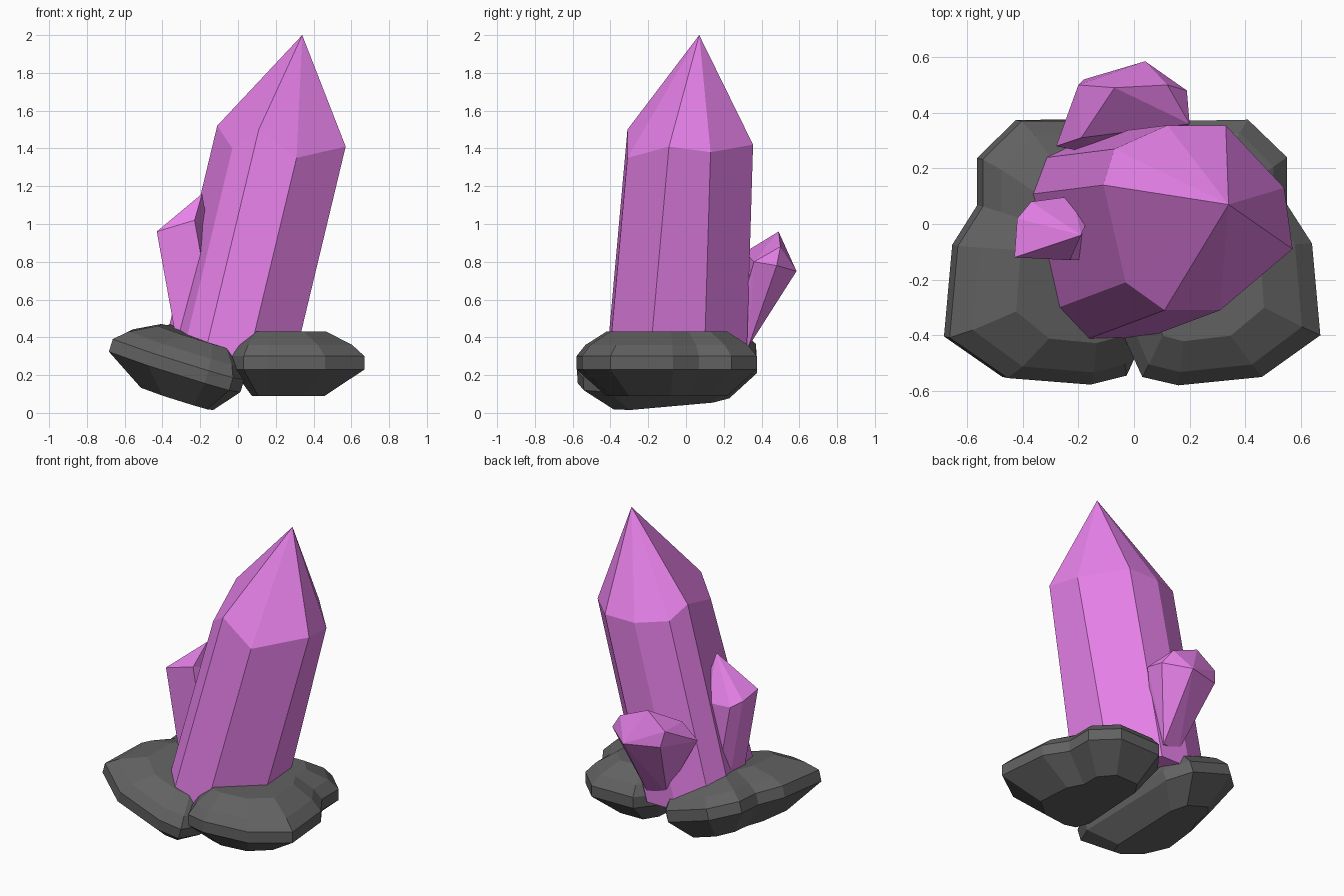
import bpy, bmesh
from math import radians
from mathutils import Matrix, Vector

if "Cube" in bpy.data.objects:
    bpy.data.objects.remove(bpy.data.objects["Cube"])


def material(name, color):
    m = bpy.data.materials.new(name)
    m.diffuse_color = (*color, 1)
    m.use_nodes = True
    m.node_tree.nodes["Principled BSDF"].inputs["Base Color"].default_value = m.diffuse_color
    return m


def finish(name, bm, mat):
    bmesh.ops.recalc_face_normals(bm, faces=bm.faces)
    mesh = bpy.data.meshes.new(name)
    bm.to_mesh(mesh)
    bm.free()
    mesh.materials.append(mat)
    ob = bpy.data.objects.new(name, mesh)
    bpy.context.collection.objects.link(ob)
    return ob


def bridge(bm, a, b):
    for i in range(len(a)):
        j = (i + 1) % len(a)
        bm.faces.new((a[i], a[j], b[j], b[i]))


def crystal(name, ring, apex, floor, lean_x, lean_front, lean_back, mat):
    """Leaning prism from an uneven shoulder ring, closed by a point."""
    bm = bmesh.new()
    top = [bm.verts.new(p) for p in ring]
    low = []
    for x, y, z in ring:
        h = z - floor
        lean_y = lean_front if y < 0 else lean_back
        low.append(bm.verts.new((x - h * lean_x, y - h * lean_y, floor)))
    bridge(bm, low, top)
    tip = bm.verts.new(apex)
    for i in range(len(top)):
        bm.faces.new((top[i], top[(i + 1) % len(top)], tip))
    bm.faces.new(low)
    return finish(name, bm, mat)


def rock(name, matrix, mat):
    """Bevelled slab: outline in the middle, inset top and bottom."""
    outline = [(-.03, -.42), (.03, -.55), (.16, -.58), (.46, -.55), (.67, -.4),
               (.64, -.07), (.55, .07), (.55, .24), (.41, .375), (.12, .37), (.02, .24)]
    bm = bmesh.new()
    rings = []
    for z, sx, sy in ((.09, .55, .67), (.23, 1, 1), (.30, 1, 1), (.36, .86, .9), (.43, .57, .67)):
        rings.append([bm.verts.new((.2 + (x - .2) * sx, -.1 + (y + .1) * sy, z))
                      for x, y in outline])
    for a, b in zip(rings, rings[1:]):
        bridge(bm, a, b)
    bm.faces.new(rings[0])
    bm.faces.new(rings[-1])
    bm.transform(matrix)
    return finish(name, bm, mat)


pink = material("crystal_pink", (.8, .22, .82))
grey = material("rock_grey", (.12, .12, .12))

# Main crystal
crystal("main_crystal",
        [(-.11, .14, 1.52), (-.03, -.21, 1.40), (.11, -.31, 1.50), (.31, -.31, 1.35),
         (.57, -.09, 1.41), (.54, .13, 1.38), (.33, .355, 1.42), (.12, .355, 1.42),
         (-.07, .27, 1.45)],
        (.34, .07, 2.0), .27, .24, .09, .03, pink)

# Small crystal on the left
crystal("left_crystal",
        [(-.43, -.12, .96), (-.42, .02, .93), (-.37, .08, .90), (-.22, .10, .90),
         (-.16, .03, .98), (-.23, -.13, 1.02)],
        (-.19, -.04, 1.16), .36, -.18, 0, 0, pink)

# Stubby flared crystal at the back
bm = bmesh.new()
for p in [(-.2, .5, .86), (-.07, .49, .96), (-.19, .31, .85), (.12, .5, .88),
          (.19, .48, .78), (.2, .36, .8), (.04, .585, .75), (-.18, .52, .76),
          (-.28, .28, .74), (-.08, .31, .36), (.05, .33, .35), (.02, .22, .32)]:
    bm.verts.new(p)
bmesh.ops.convex_hull(bm, input=bm.verts)
finish("back_crystal", bm, pink)

# Rocks: the left one is a tilted mirror of the right
rock("right_rock", Matrix.Identity(4), grey)
pivot = Vector((-.33, -.1, .265))
tilt = (Matrix.Translation(pivot + Vector((-.005, 0, .01)))
        @ Matrix.Rotation(radians(4), 4, 'X') @ Matrix.Rotation(radians(17), 4, 'Y')
        @ Matrix.Scale(1.04, 4, Vector((1, 0, 0)))
        @ Matrix.Translation(-pivot) @ Matrix.Scale(-1, 4, Vector((1, 0, 0))))
rock("left_rock", tilt, grey)
